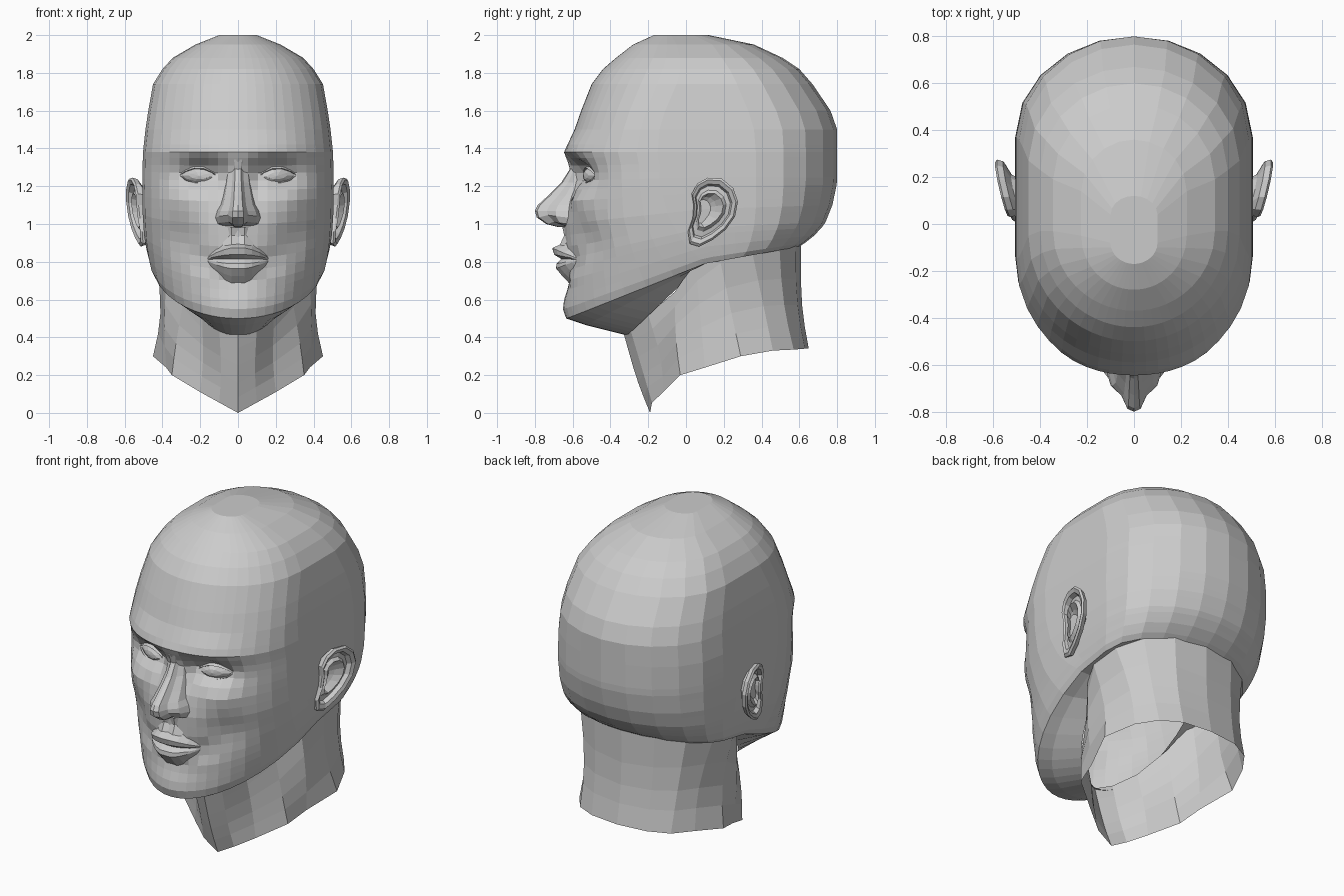
import bpy, bmesh, math
from math import sin, cos, radians, exp
from mathutils import Vector

CENTRE = Vector((0, 0.05, 1.0))


def loft(name, rings, closed=False, cap=None):
    """Skin a list of point rings (right half), face it outward and mirror it across x."""
    bm = bmesh.new()
    rows = [[bm.verts.new(p) for p in r] for r in rings]
    n = len(rows[0])
    for a, b in zip(rows, rows[1:]):
        for i in range(n if closed else n - 1):
            j = (i + 1) % n
            bm.faces.new((a[i], a[j], b[j], b[i]))
    if cap:
        for k in cap:
            bm.faces.new(rows[k])
    bmesh.ops.remove_doubles(bm, verts=bm.verts, dist=0.0005)
    bmesh.ops.recalc_face_normals(bm, faces=bm.faces)
    if sum(f.normal.dot(f.calc_center_median() - CENTRE) * f.calc_area() for f in bm.faces) < 0:
        bmesh.ops.reverse_faces(bm, faces=bm.faces)
    me = bpy.data.meshes.new(name)
    bm.to_mesh(me)
    bm.free()
    ob = bpy.data.objects.new(name, me)
    bpy.context.collection.objects.link(ob)
    m = ob.modifiers.new("mirror", 'MIRROR')
    m.use_clip = True
    m.merge_threshold = 0.001
    return ob


def lerp(a, b, t):
    return tuple(p + (q - p) * t for p, q in zip(a, b))


def bump(x, z, cx, cz, rx, rz):
    return exp(-((x - cx) / rx) ** 2 - ((z - cz) / rz) ** 2)


# Skull and jaw: front z, side z, back z, front y, front arc y, back arc y, back y, half width
SKULL = [
    (2.00, 2.00, 2.00, -.17, -.08, .04, .12, .10),
    (1.95, 1.95, 1.95, -.28, -.05, .14, .36, .225),
    (1.88, 1.88, 1.88, -.37, -.03, .19, .51, .345),
    (1.82, 1.82, 1.82, -.44, -.03, .23, .60, .40),
    (1.74, 1.74, 1.74, -.50, -.05, .27, .67, .45),
    (1.60, 1.60, 1.60, -.555, -.11, .33, .765, .475),
    (1.50, 1.50, 1.50, -.59, -.14, .36, .80, .49),
    (1.38, 1.38, 1.38, -.645, -.15, .37, .80, .503),
    (1.30, 1.31, 1.31, -.62, -.14, .37, .80, .505),
    (1.20, 1.22, 1.22, -.615, -.14, .37, .80, .507),
    (1.00, 1.08, 1.10, -.645, -.10, .37, .775, .505),
    (0.80, 0.97, 1.00, -.635, -.04, .36, .735, .497),
    (0.65, 0.88, 0.94, -.635, .03, .34, .68, .483),
    (0.55, 0.82, 0.90, -.64, .08, .32, .63, .470),
    (0.50, 0.79, 0.88, -.63, .10, .30, .60, .455),
    (0.465, 0.79, 0.88, -.53, .10, .30, .58, .40),
    (0.41, 0.80, 0.90, -.31, .10, .30, .56, .30),
]
LEVELS = [2, 1.95, 1.88, 1.82, 1.74, 1.6, 1.5, 1.42, 1.38, 1.35, 1.31, 1.27, 1.23, 1.18, 1.12, 1.06, 1,
          .94, .88, .82, .76, .7, .65, .6, .55, .5, .465, .41]
FRONT = [0, 6, 12, 18, 24, 31, 38, 46, 55, 65, 77, 90]
BACK = [90, 70, 52, 34, 17, 0]


def skull_row(z):
    for a, b in zip(SKULL, SKULL[1:]):
        if a[0] >= z >= b[0]:
            return lerp(a, b, (a[0] - z) / (a[0] - b[0]))


def face_relief(x, z):
    """Sockets and hollows push back (+y), cheekbones and chin push forward."""
    d = .085 * bump(x, z, .20, 1.275 - .15 * max(0, x - .2), .12, .065)
    d += .035 * bump(x, z, .09, 1.22, .05, .08)
    d -= .03 * bump(x, z, .29, 1.12, .09, .07)
    d += .035 * bump(x, z, .29, .90, .09, .11)
    d += .03 * bump(x, z, .17, .80, .06, .05)
    d += .02 * bump(x, z, 0, .69, .14, .04)
    d -= .012 * bump(x, z, 0, .56, .12, .06)
    d -= .015 * bump(x, z, .22, 1.40, .14, .05)
    return d


def skull_ring(level):
    zf, zm, zb, yf, fc, bc, yb, w = skull_row(level)
    plan = [(w * sin(radians(a)), fc + (yf - fc) * cos(radians(a))) for a in FRONT]
    plan += [(w, fc + (bc - fc) * k / 4) for k in (1, 2, 3)]
    plan += [(w * sin(radians(a)), bc + (yb - bc) * cos(radians(a))) for a in BACK]
    ring = []
    for x, y in plan:
        if y < .1:
            z = zf + (zm - zf) * max(0, (y - yf) / (.1 - yf))
        else:
            z = zm + (zb - zm) * min(1, (y - .1) / max(.01, yb - .1))
        if y < -.2 and .48 < level < 1.5:
            y += face_relief(x, z)
        ring.append((x, y, z))
    return ring


loft("head", [skull_ring(z) for z in LEVELS], cap=[0])

# Neck: from under the jaw to the slanted open base
TOP = [(0, -.33, .42), (.10, -.30, .46), (.19, -.20, .52), (.28, -.06, .64), (.37, .05, .80),
       (.45, .16, .90), (.45, .33, .95), (.36, .49, .96), (.20, .58, .95), (0, .61, .93)]
BASE = [(0, -.19, .0), (.10, -.18, .055), (.20, -.12, .11), (.35, -.03, .20), (.38, .10, .24),
        (.45, .29, .30), (.38, .46, .33), (.30, .57, .335), (.18, .63, .34), (0, .65, .34)]
neck = []
for t in (0, .18, .4, .62, .8, 1):
    row = []
    for i, (a, b) in enumerate(zip(TOP, BASE)):
        x, y, z = lerp(a, b, t)
        s = sin(math.pi * t ** 1.2)
        # strap muscles stand out, throat sides and nape sink in
        k = {1: -.01, 2: -.01, 3: .005, 4: .015, 5: -.04, 6: -.035, 7: -.015}.get(i, 0)
        dy = {0: -.01, 1: .0, 2: .02, 3: -.01}.get(i, -.02 if i > 6 else 0)
        row.append((x + k * s if x else 0, y + dy * s, z))
    neck.append(row)
loft("neck", neck)

# Nose: z, tip y, half width, base y; the wings flare low down
NOSE = [(1.36, -.635, .085, -.57), (1.29, -.615, .055, -.54), (1.22, -.66, .062, -.53),
        (1.15, -.73, .075, -.54), (1.10, -.785, .085, -.56), (1.07, -.80, .10, -.57),
        (1.035, -.79, .108, -.58), (1.0, -.74, .10, -.59), (.985, -.68, .07, -.60)]
nose = []
for z, tip, w, base in NOSE:
    d = base - tip
    lift = .03 if z < 1.04 else 0
    nose.append([(0, tip, z), (w * .28, tip + d * .05, z), (w * .5, tip + d * .28, z + lift * .4),
                 (w * .92, tip + d * .48, z + lift * .2), (w * 1.08, tip + d * .75, z),
                 (w * 1.3, base + .03, z)])
nose.append([(p[0] * .5, -.62, .98) for p in nose[-1]])
loft("nose", nose)

# Lips: centre profile shrinking to the mouth corner
LIPS = [(-.62, .93), (-.655, .895), (-.708, .872), (-.698, .838), (-.66, .815), (-.685, .79),
        (-.688, .765), (-.655, .725), (-.62, .69)]
lips = []
for x, ky, kz in ((0, 1, 1), (.035, .99, 1.02), (.075, .85, .86), (.115, .6, .6), (.145, .32, .34), (.17, 0, .04)):
    lips.append([(x, -.565 + (y + .565) * ky, .812 + (z - .812) * kz) for y, z in LIPS])
loft("lips", lips)

# Philtrum: shallow groove between nose and lip
loft("philtrum", [[(0, y + .008, z), (.035, y, z), (.08, y + .03, z)]
                  for y, z in ((-.655, .985), (-.645, .94), (-.67, .885))])

# Eyes: almond rings for lids, rim and eyeball
ALMOND = [(-1, -.25), (-.7, .45), (-.25, .95), (.25, 1), (.7, .6), (1, .08),
          (.65, -.55), (.2, -.9), (-.3, -.9), (-.75, -.6)]
eye = []
for sx, sz, y0 in ((1.4, 2.1, -.475), (1.2, 1.5, -.515), (1.05, 1.12, -.535), (1, 1, -.525), (.55, .55, -.537), (.02, .02, -.541)):
    ring = []
    for u, v in ALMOND:
        x = .207 + u * sx * .098
        ring.append((x, y0 + .28 * (x - .207) + 2.2 * (x - .207) ** 2, 1.255 + v * sz * .036))
    eye.append(ring)
loft("eyes", eye, closed=True, cap=[-1])

# Ears: outline (y, z) lofted from the root over the helix into the hollow
EAR = [(.04, 1.10), (.03, 1.16), (.06, 1.215), (.115, 1.245), (.19, 1.24), (.25, 1.19), (.275, 1.12),
       (.26, 1.04), (.21, .97), (.14, .915), (.07, .88), (.02, .895), (.01, .96), (.035, 1.03)]
ear = []
for s, dx, cy in ((.62, -.09, .09), (.72, -.045, .10), (.95, -.025, .12), (1, 0, .12), (.93, .010, .12),
                  (.80, .002, .12), (.74, -.022, .12), (.60, -.018, .12), (.50, .0, .12), (.38, -.028, .10), (.22, -.045, .09)):
    ring = []
    for y, z in EAR:
        yy, zz = cy + (y - .12) * s, 1.08 + (z - 1.08) * s
        ring.append((.497 + .24 * yy + .09 * (zz - .88) + dx, yy, zz))
    ear.append(ring)
loft("ears", ear, closed=True, cap=[-1])
